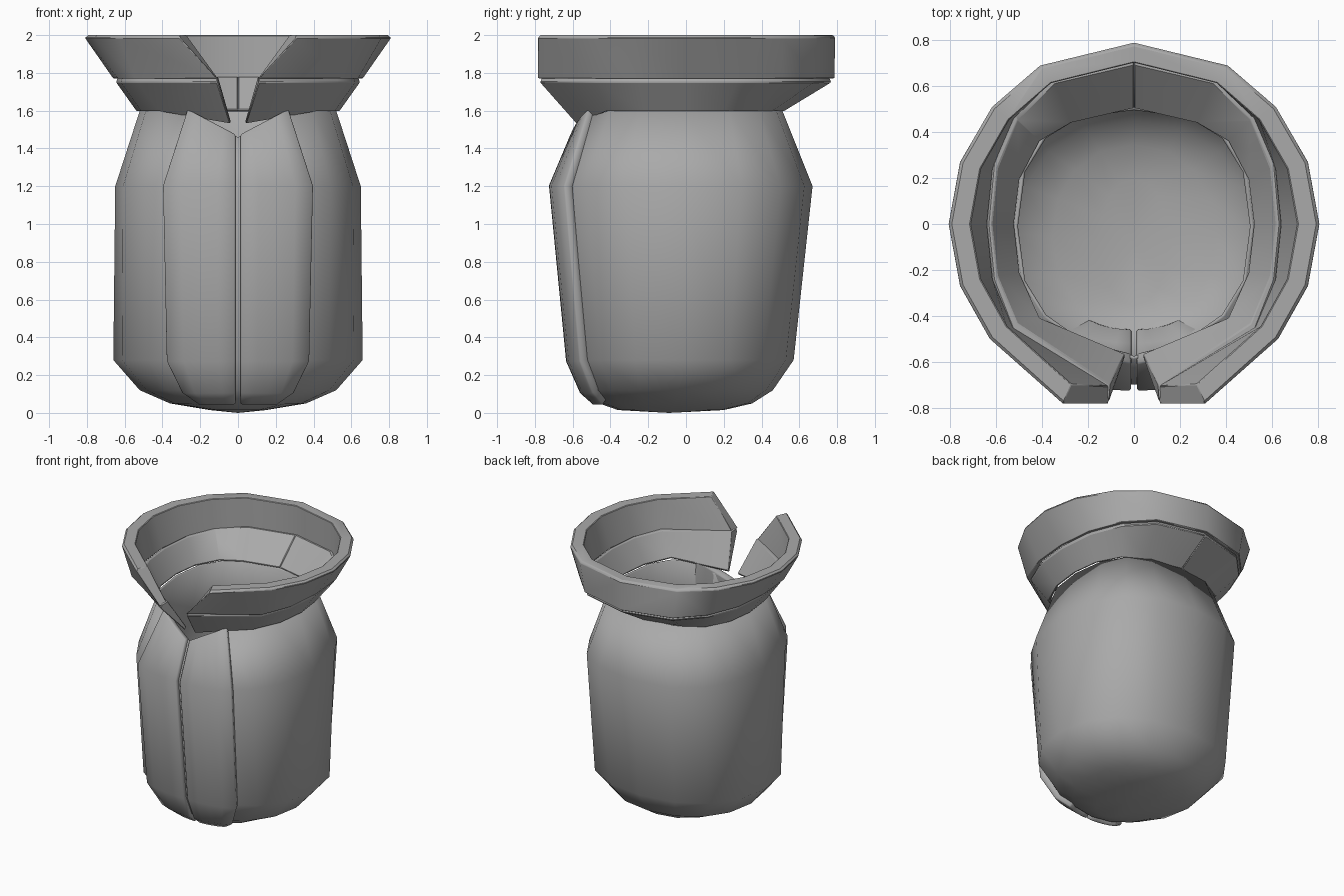
import bpy, bmesh, math

if "Cube" in bpy.data.objects:
    bpy.data.objects.remove(bpy.data.objects["Cube"])

# Dark grey shared by all parts
grey = bpy.data.materials.new("dark_grey")
grey.diffuse_color = (.40, .40, .40, 1)
grey.use_nodes = True
grey.node_tree.nodes["Principled BSDF"].inputs["Base Color"].default_value = grey.diffuse_color


def make(name, verts, faces, angle=35):
    me = bpy.data.meshes.new(name)
    me.from_pydata(verts, [], faces)
    me.materials.append(grey)
    bm = bmesh.new()
    bm.from_mesh(me)
    bmesh.ops.recalc_face_normals(bm, faces=bm.faces)
    bm.to_mesh(me)
    bm.free()
    ob = bpy.data.objects.new(name, me)
    bpy.context.collection.objects.link(ob)
    bpy.ops.object.select_all(action='DESELECT')
    bpy.context.view_layer.objects.active = ob
    ob.select_set(True)
    bpy.ops.object.shade_smooth_by_angle(angle=math.radians(angle))
    return ob


def add_bevel(ob, width):
    b = ob.modifiers.new("bevel", 'BEVEL')
    b.width, b.segments = width, 1
    b.limit_method, b.angle_limit = 'ANGLE', math.radians(50)


# Torso levels: z, half width, back y, front y, squareness
LEVELS = [(1.6, .52, .51, -.53, 2.5), (1.2, .65, .67, -.70, 2.42), (.28, .66, .57, -.61, 2.2),
          (.12, .52, .46, -.54, 2.15), (.05, .36, .35, -.46, 2.15), (.015, .15, .2, -.36, 2.1)]
N = 16


def level_at(z):
    for a, b in zip(LEVELS, LEVELS[1:]):
        if a[0] >= z >= b[0]:
            t = (a[0] - z) / (a[0] - b[0])
            return [p + (q - p) * t for p, q in zip(a, b)]
    return list(LEVELS[0] if z > 1 else LEVELS[-1])


def front_y(x, z):
    _, w, yb, yf, p = level_at(z)
    p += .15
    c = (yb + yf) / 2
    return c - (c - yf) * max(0, 1 - (abs(x) / w) ** p) ** (1 / p)


# Torso: open rounded-square shell with a dip at the front of the neck
verts, faces = [], []
for i, lev in enumerate(LEVELS):
    for k in range(N):
        a = -math.pi / 2 + 2 * math.pi * k / N
        z = lev[0]
        if i == 0 and k in (0, 1, N - 1):
            z -= .14 if k == 0 else .03
        _, w, yb, yf, p = level_at(z)
        ca, sa = math.cos(a), math.sin(a)
        x = w * math.copysign(abs(ca) ** (2 / p), ca) if abs(ca) > 1e-6 else 0
        y = (yb + yf) / 2
        if abs(sa) > 1e-6:
            y += (yb - yf) / 2 * math.copysign(abs(sa) ** (2 / p), sa)
        verts.append((x, y, z))
for i in range(len(LEVELS) - 1):
    for k in range(N):
        j = (k + 1) % N
        faces.append((i * N + k, (i + 1) * N + k, (i + 1) * N + j, i * N + j))
base = (len(LEVELS) - 1) * N
verts.append((0, -.09, 0))
faces += [(base + k, len(verts) - 1, base + (k + 1) % N) for k in range(N)]
torso = make("torso", verts, faces, 60)
s = torso.modifiers.new("shell", 'SOLIDIFY')
s.thickness, s.offset = .015, -1

# Front panels: raised layer with a narrow centre gap
verts, faces = [], []
COLS = 5
rows = [(None, .26), (1.2, .39), (.28, .37), (.12, .29), (.06, .2)]
for z, edge in rows:
    for c in range(COLS):
        x = .012 + (edge - .012) * c / (COLS - 1)
        zz = 1.46 + .14 * x / .26 if z is None else z
        verts.append((x, front_y(x, zz), zz))
for r in range(len(rows) - 1):
    for c in range(COLS - 1):
        a = r * COLS + c
        faces.append((a, a + COLS, a + COLS + 1, a + 1))
panel = make("front_panels", verts, faces, 40)
s = panel.modifiers.new("thickness", 'SOLIDIFY')
s.thickness, s.offset = .052, 0
add_bevel(panel, .008)
panel.modifiers.new("mirror", 'MIRROR')


def ring(pts, z, sx=1, sy=1, end_z=None):
    out = [(x * sx, y * sy, z) for x, y in pts]
    if end_z is not None:
        out[-1] = (*out[-1][:2], end_z)
    return out


def band(name, rings, bevel):
    """Sweep a closed section (one point per ring) and cap both ends."""
    m, n = len(rings), len(rings[0])
    verts = [r[i] for i in range(n) for r in rings]
    faces = [(i * m + k, i * m + (k + 1) % m, (i + 1) * m + (k + 1) % m, (i + 1) * m + k)
             for i in range(n - 1) for k in range(m)]
    faces += [tuple(range(m)), tuple(range((n - 1) * m, n * m))]
    ob = make(name, verts, faces, 35)
    add_bevel(ob, bevel)
    return ob


def both(r):
    return [(-x, y, z) for x, y, z in r[:0:-1]] + r


# Half outlines of the collar, back centre to front opening
neck = [(0, .515), (.28, .45), (.42, .37), (.51, .20), (.535, 0), (.51, -.22), (.42, -.42), (.04, -.58)]
flare = [(0, .77), (.36, .68), (.53, .50), (.62, .27), (.645, 0), (.62, -.25), (.53, -.48), (.11, -.775)]
low = [(0, .785), (.37, .69), (.54, .51), (.635, .27), (.66, 0), (.635, -.27), (.545, -.50), (.11, -.785)]
top = [(0, .79), (.41, .69), (.62, .51), (.76, .27), (.81, 0), (.76, -.27), (.63, -.50), (.31, -.785)]

# Lower collar: two flaring halves meeting at a bevelled back seam
lower = band("lower_collar", [ring(neck, 1.595, end_z=1.53), ring(flare, 1.75), ring(flare, 1.778, .985, .985),
                              ring(flare, 1.778, .96, .90), ring(neck, 1.605, .975, .975, 1.55)], .005)
lower.modifiers.new("mirror", 'MIRROR').use_clip = True

# Upper collar: thick band, open at the front
band("upper_collar", [both(ring(low, 1.77)), both(ring(top, 1.985)), both(ring(top, 2.0, .98, .985)),
                      both(ring(top, 2.0, .88, .89)), both(ring(low, 1.77, .97, .9))], .004)
